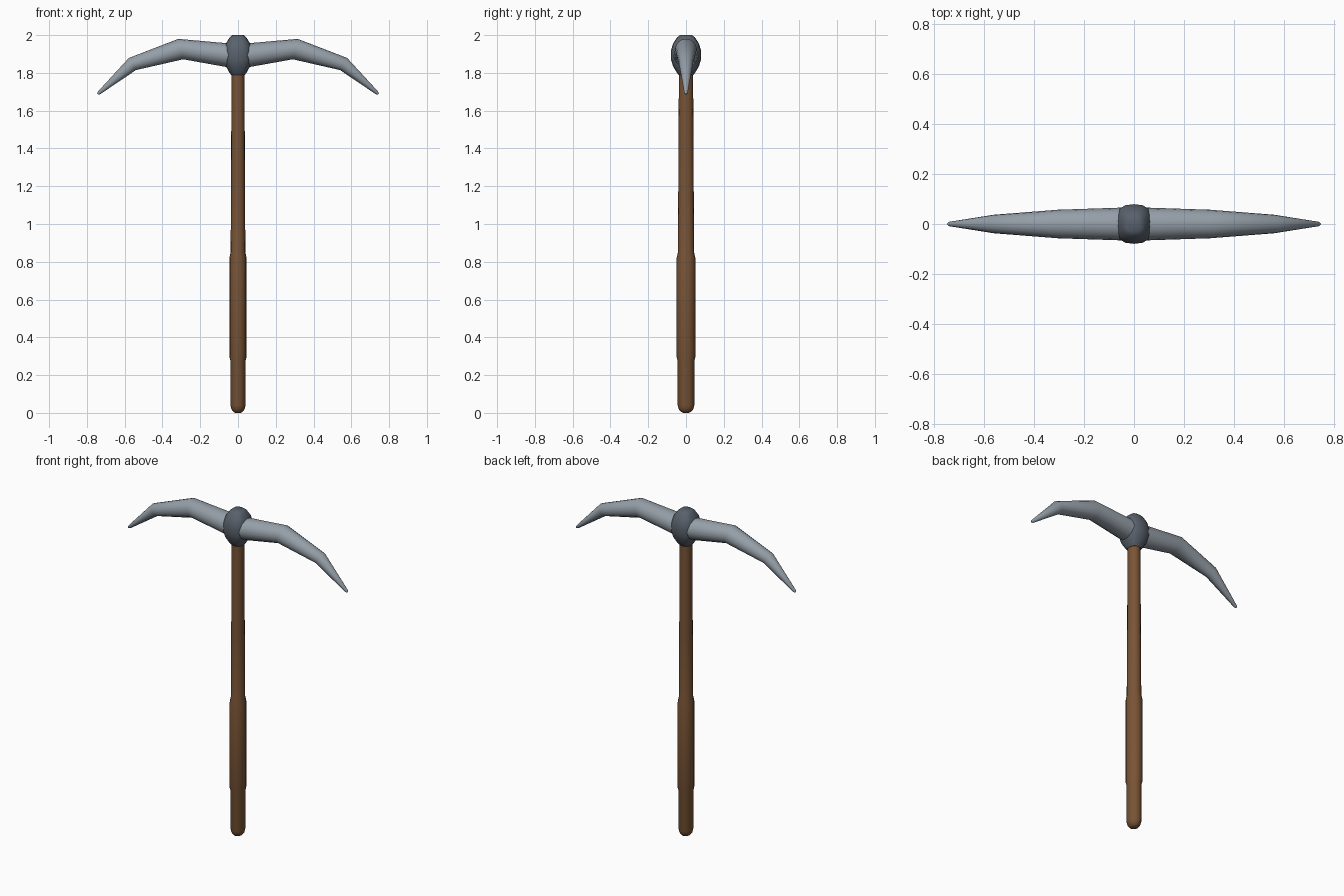
import bpy, bmesh
from math import sin, cos, pi, copysign, radians
from mathutils import Vector

if "Cube" in bpy.data.objects:
    bpy.data.objects.remove(bpy.data.objects["Cube"])


def material(name, rgb):
    m = bpy.data.materials.new(name)
    m.diffuse_color = (*rgb, 1)
    m.use_nodes = True
    m.node_tree.nodes["Principled BSDF"].inputs["Base Color"].default_value = m.diffuse_color
    return m


def loft(name, rings, mat, angle=40):
    """Skin a list of equal-length rings and cap both ends."""
    bm = bmesh.new()
    loops = [[bm.verts.new(p) for p in ring] for ring in rings]
    n = len(loops[0])
    for a, b in zip(loops, loops[1:]):
        for i in range(n):
            j = (i + 1) % n
            bm.faces.new((a[i], a[j], b[j], b[i]))
    bm.faces.new(loops[0][::-1])
    bm.faces.new(loops[-1])
    bmesh.ops.recalc_face_normals(bm, faces=bm.faces)
    mesh = bpy.data.meshes.new(name)
    bm.to_mesh(mesh)
    bm.free()
    ob = bpy.data.objects.new(name, mesh)
    bpy.context.collection.objects.link(ob)
    mesh.materials.append(mat)
    bpy.ops.object.select_all(action='DESELECT')
    ob.select_set(True)
    bpy.context.view_layer.objects.active = ob
    bpy.ops.object.shade_smooth_by_angle(angle=radians(angle))
    return ob


def ring(centre, u, v, n=16, power=1.0):
    """Ellipse (or squarer superellipse) spanned by half-axes u and v."""
    def f(t):
        return copysign(abs(t) ** power, t)
    return [centre + u * f(cos(2 * pi * i / n)) + v * f(sin(2 * pi * i / n))
            for i in range(n)]


X, Y = Vector((1, 0, 0)), Vector((0, 1, 0))
wood = material("wood", (0.19, 0.088, 0.036))
steel = material("steel", (0.30, 0.345, 0.39))
dark_steel = material("dark_steel", (0.10, 0.12, 0.15))

# Handle: slightly oval shaft with rounded butt and thicker grip (z, x radius)
shaft = [(0.0, 0.014), (0.006, 0.025), (0.02, 0.035), (0.04, 0.040),
         (0.275, 0.040), (0.295, 0.045), (0.82, 0.045), (0.85, 0.039),
         (1.23, 0.037), (1.85, 0.034)]
loft("handle", [ring(Vector((0, 0, z)), X * r, Y * r * 1.1) for z, r in shaft], wood)

# Curved double-pointed head: (x, z, lean of section, half thickness, half width)
half = [(0.0, 1.886, 0.0, 0.066, 0.067), (0.303, 1.926, 0.013, 0.054, 0.057),
        (0.559, 1.847, 0.019, 0.032, 0.037), (0.736, 1.694, 0.006, 0.007, 0.009),
        (0.743, 1.688, 0.003, 0.003, 0.004)]
stations = [(-x, z, -l, h, w) for x, z, l, h, w in half[:0:-1]] + half
loft("pick_head", [ring(Vector((x, 0, z)), Y * w, Vector((l, 0, h)))
                   for x, z, l, h, w in stations], steel)

# Central boss where the head meets the handle (z, scale)
boss = [(1.788, 0.48), (1.80, 0.60), (1.835, 0.87), (1.87, 1.0),
        (1.92, 1.0), (1.955, 0.87), (1.988, 0.60), (2.0, 0.40)]
loft("boss", [ring(Vector((0, 0, z)), X * 0.074 * s, Y * 0.079 * s, 16, 0.75)
              for z, s in boss], dark_steel)
